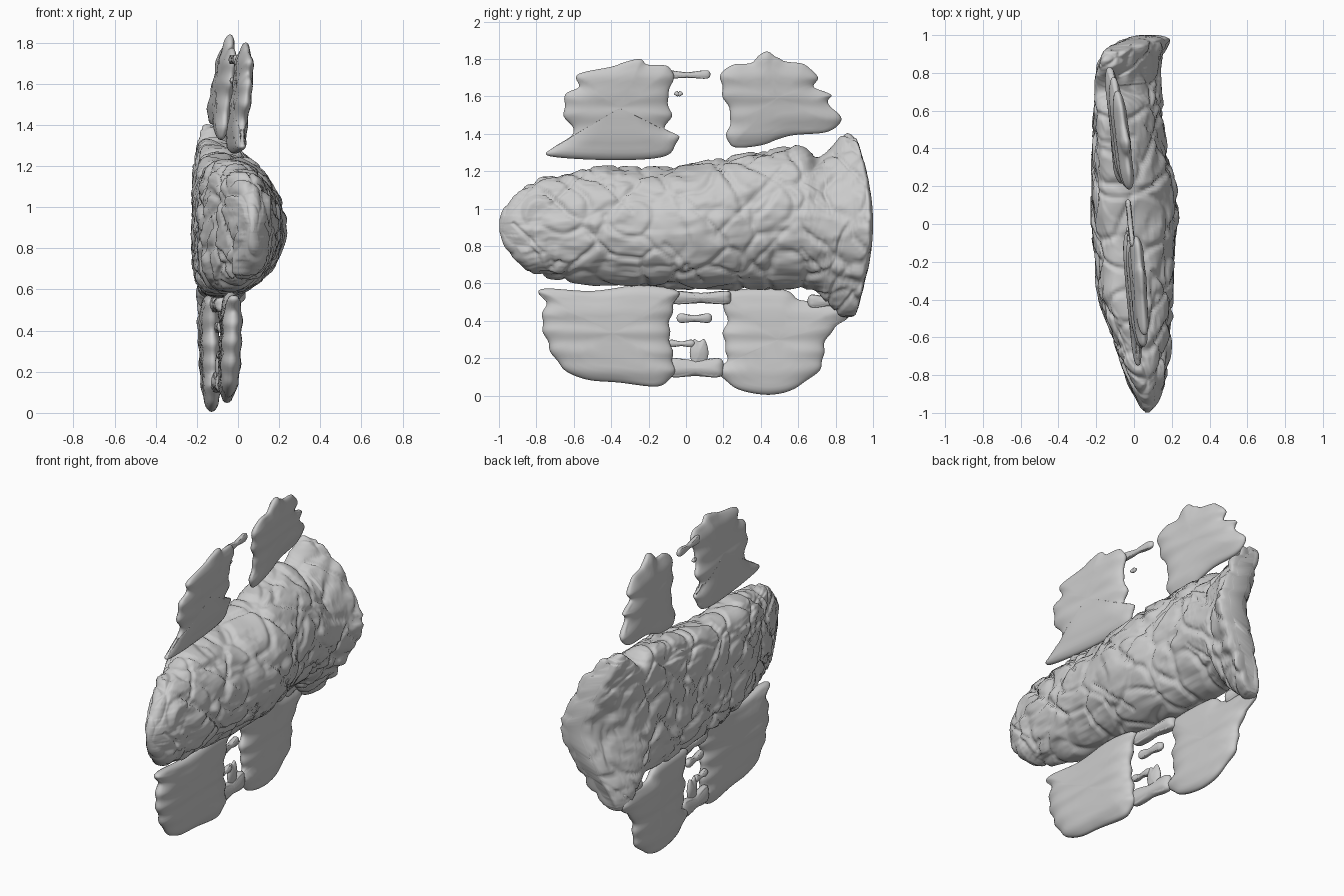
import bpy, bmesh, math
from mathutils import Vector, noise

if "Cube" in bpy.data.objects:
    bpy.data.objects.remove(bpy.data.objects["Cube"])

# Helpers
def finish(name, bm):
    bmesh.ops.recalc_face_normals(bm, faces=bm.faces)
    me = bpy.data.meshes.new(name)
    bm.to_mesh(me)
    bm.free()
    for p in me.polygons:
        p.use_smooth = True
    ob = bpy.data.objects.new(name, me)
    bpy.context.collection.objects.link(ob)
    return ob

def spline(pts, t, closed=False):
    """Catmull-Rom point on a list of tuples, t in 0..1"""
    n = len(pts)
    s = t * (n if closed else n - 1)
    i = min(int(s), n - 1 if closed else n - 2)
    f = s - i
    get = (lambda k: pts[k % n]) if closed else (lambda k: pts[max(0, min(n - 1, k))])
    out = []
    for a, b, c, d in zip(get(i - 1), get(i), get(i + 1), get(i + 2)):
        out.append(0.5 * (2 * b + (c - a) * f + (2 * a - 5 * b + 4 * c - d) * f * f
                          + (3 * b - a - 3 * c + d) * f ** 3))
    return out

def bridge(bm, r0, r1):
    n = len(r0)
    for i in range(n):
        bm.faces.new((r0[i], r0[(i + 1) % n], r1[(i + 1) % n], r1[i]))

def power(v, e):
    return math.copysign(abs(v) ** e, v)

# Knobbly body: stations of y, x min, x crest, x max, z min, z max, bend
stations = [
    (-0.998, 0.06, 0.07, 0.08, 0.88, 0.94, 0),
    (-0.97, 0.035, 0.07, 0.11, 0.80, 1.01, 0),
    (-0.90, 0.00, 0.06, 0.15, 0.72, 1.08, 0),
    (-0.78, -0.05, 0.04, 0.18, 0.64, 1.16, 0.01),
    (-0.60, -0.11, 0.01, 0.19, 0.61, 1.20, 0.02),
    (-0.40, -0.18, -0.03, 0.20, 0.59, 1.23, 0.02),
    (-0.20, -0.20, -0.04, 0.21, 0.58, 1.21, 0.02),
    (0.00, -0.22, -0.05, 0.235, 0.57, 1.23, 0.03),
    (0.20, -0.22, -0.06, 0.22, 0.57, 1.27, 0.03),
    (0.40, -0.21, -0.07, 0.17, 0.57, 1.31, 0.05),
    (0.60, -0.20, -0.07, 0.15, 0.57, 1.33, 0.06),
    (0.71, -0.18, -0.04, 0.14, 0.56, 1.27, 0.09),
    (0.80, -0.14, 0.00, 0.14, 0.49, 1.31, 0.14),
    (0.89, -0.08, 0.03, 0.15, 0.43, 1.39, 0.18),
    (0.975, -0.02, 0.07, 0.18, 0.43, 1.39, 0.20),
    (1.0, 0.03, 0.08, 0.13, 0.50, 1.34, 0.18),
]

def relief(p):
    q = Vector((p.x * 3.6, p.y * 4.8, p.z * 5.2))
    q += 0.6 * noise.noise_vector(q * 0.8)
    d = noise.voronoi(q)[0]
    cushions = min(1.0, (d[1] - d[0]) / 0.22) * 0.018
    grooves = 0
    for tilt in (4.5, -4.5):                      # crossing bands of grooves
        gate = noise.noise(Vector((p.y * 3 + tilt, p.z * 3, p.x)))
        if gate > 0.05:
            grooves -= 0.014 * max(0, 1 - abs(math.sin(p.y * 9 + p.z * tilt * 2)) * 6)
    steps = 0.012 * noise.noise(Vector((p.x * 7, p.y * 8, round(p.z * 45) * 0.5)))
    return cushions - 0.012 + grooves + steps

RINGS, SIDES = 230, 150
bm = bmesh.new()
rings = []
for r in range(RINGS):
    y, x0, xc, x1, z0, z1, bend = spline(stations, r / (RINGS - 1))
    ring = []
    tail = max(0, (y - 0.65) / 0.35)
    for s in range(SIDES):
        a = math.tau * s / SIDES
        c, sn = math.cos(a), math.sin(a)
        e = 1.0 if c > 0 else 0.75
        zn = power(sn, e)
        w = x1 - xc if c > 0 else xc - x0
        cx = power(c, e if tail < 0.3 else 0.75)
        lean = abs(zn) ** (2 - 0.6 * min(1, tail))
        p = Vector((xc + w * cx - bend * lean, y - 0.08 * tail * zn * zn,
                    (z0 + z1) / 2 + zn * (z1 - z0) / 2))
        fade = min(1, (z1 - z0) / 0.45)
        p += Vector((c, 0, sn)) * relief(p) * fade
        ring.append(bm.verts.new(p))
    if rings:
        bridge(bm, rings[-1], ring)
    rings.append(ring)
bm.faces.new(rings[0])
# close the crescent tail with strips across its width
last = rings[-1]
for i in range(-SIDES // 4, SIDES // 4):
    j0, j1 = (SIDES // 2 - i) % SIDES, (SIDES // 2 - i - 1) % SIDES
    quad = []
    for v in (last[i % SIDES], last[(i + 1) % SIDES], last[j1], last[j0]):
        if v not in quad:
            quad.append(v)
    if len(quad) > 2 and not bm.faces.get(quad):
        bm.faces.new(quad)
finish("knobbly_body", bm)

# Thin rounded plates: y/z outline on a leaning plane, thinning towards the edge
def plate(name, outline, base, slope_y, slope_z, half, n=140, wave=0.006, rim=0.13):
    cy = sum(p[0] for p in outline) / len(outline)
    cz = sum(p[1] for p in outline) / len(outline)
    bm = bmesh.new()
    edge = []
    for i in range(n):
        y, z = spline(outline, i / n, True)
        # scalloped ends follow the horizontal ribs
        edge.append((y + math.copysign(wave, y - cy) * math.sin(z * math.tau / 0.105), z))
    steps = [0.04, 0.2, 0.4, 0.55, 0.68, 0.78, 0.86, 0.92, 0.965, 0.99]
    sequence = [(k, 1) for k in steps] + [(1, 0)] + [(k, -1) for k in reversed(steps)]
    last = first = None
    for k, side in sequence:
        ring = []
        for y, z in edge:
            py, pz = cy + (y - cy) * k, cz + (z - cz) * k
            d = min((py - a) ** 2 + (pz - b) ** 2 for a, b in edge) ** 0.5
            thick = half * math.sqrt(1 - (1 - min(d / rim, 1)) ** 2)
            thick *= 1 + 0.08 * math.sin(pz * math.tau / 0.105)
            x = base + slope_y * (py - cy) + slope_z * (pz - cz) + side * thick
            ring.append(bm.verts.new((x, py, pz)))
        if last:
            bridge(bm, last, ring)
        else:
            first = ring
        last = ring
    bm.faces.new(first)
    bm.faces.new(last)
    finish(name, bm)

plate("upper_front_plate", [
    (-0.72, 1.28), (-0.71, 1.33), (-0.60, 1.40), (-0.65, 1.50), (-0.64, 1.61),
    (-0.58, 1.65), (-0.57, 1.72), (-0.40, 1.76), (-0.26, 1.80), (-0.20, 1.77),
    (-0.09, 1.76), (-0.07, 1.68), (-0.10, 1.60), (-0.08, 1.50), (-0.11, 1.42),
    (-0.04, 1.38), (-0.12, 1.28), (-0.40, 1.26)], 0.015, -0.09, 0.12, 0.036)
plate("upper_rear_plate", [
    (0.19, 1.72), (0.25, 1.77), (0.35, 1.78), (0.43, 1.84), (0.52, 1.79),
    (0.64, 1.77), (0.70, 1.70), (0.69, 1.65), (0.77, 1.61), (0.76, 1.57),
    (0.83, 1.47), (0.75, 1.41), (0.55, 1.39), (0.40, 1.34), (0.25, 1.33),
    (0.22, 1.40), (0.24, 1.50), (0.20, 1.60)], -0.075, -0.12, 0.12, 0.036)
plate("lower_front_plate", [
    (-0.77, 0.57), (-0.75, 0.49), (-0.77, 0.41), (-0.75, 0.31), (-0.68, 0.17),
    (-0.55, 0.09), (-0.35, 0.07), (-0.15, 0.05), (-0.07, 0.11), (-0.07, 0.20),
    (-0.09, 0.35), (-0.07, 0.47), (-0.05, 0.56), (-0.25, 0.59), (-0.50, 0.56)],
    -0.038, -0.03, 0.03, 0.048)
plate("lower_rear_plate", [
    (0.20, 0.55), (0.22, 0.42), (0.20, 0.32), (0.22, 0.20), (0.17, 0.13),
    (0.27, 0.04), (0.45, 0.005), (0.60, 0.05), (0.72, 0.15), (0.74, 0.27),
    (0.79, 0.36), (0.87, 0.42), (0.84, 0.50), (0.62, 0.51), (0.50, 0.57)],
    -0.14, -0.06, -0.03, 0.043)

# Small strips and scraps linking the plates
def scrap(name, y0, y1, z0, z1, x, half):
    m = (y0 + y1) / 2
    plate(name, [(y0, (z0 + z1) / 2), (y0 + 0.02, z1), (m, z1 - 0.01), (y1 - 0.02, z1),
                 (y1, (z0 + z1) / 2), (y1 - 0.02, z0), (m, z0 + 0.005), (y0 + 0.02, z0)],
          x, -0.1, 0, half, 40, 0, (z1 - z0) / 2)

scrap("upper_link", -0.12, 0.13, 1.695, 1.74, -0.02, 0.014)
scrap("upper_scrap", -0.065, -0.015, 1.60, 1.63, -0.03, 0.01)
scrap("lower_link", -0.10, 0.20, 0.10, 0.20, -0.09, 0.03)
scrap("lower_link_tab", 0.02, 0.12, 0.16, 0.30, -0.09, 0.022)
scrap("lower_link_hook", -0.10, 0.05, 0.26, 0.30, -0.08, 0.02)
scrap("lower_scrap", -0.05, 0.14, 0.39, 0.44, -0.09, 0.02)
scrap("lower_bridge", -0.08, 0.24, 0.49, 0.56, -0.09, 0.035)
scrap("rear_bridge", 0.65, 0.87, 0.47, 0.54, -0.15, 0.03)
